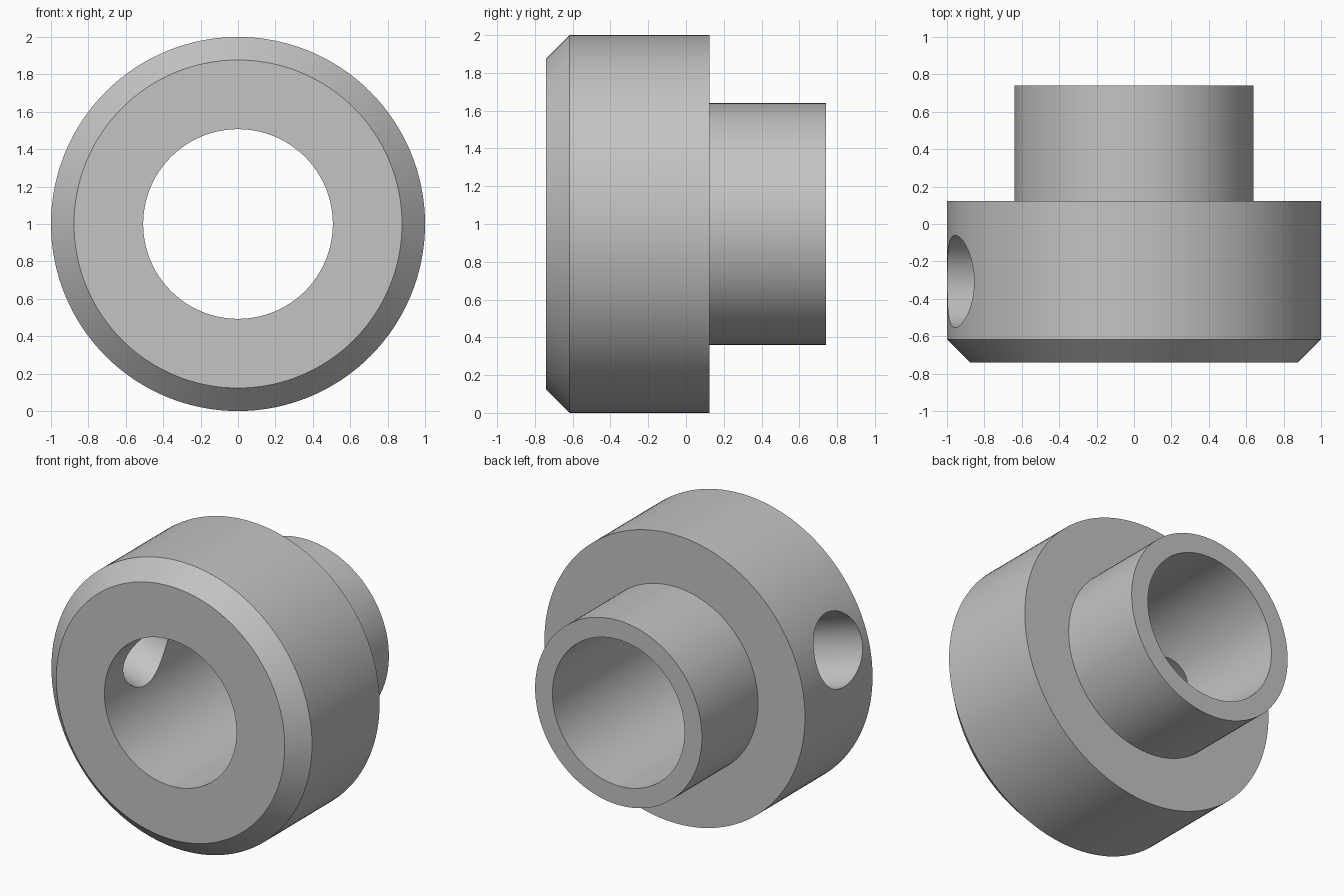
import bpy
import bmesh
import math
from mathutils import Matrix, Vector

default_cube = bpy.data.objects.get("Cube")
if default_cube:
    bpy.data.objects.remove(default_cube, do_unlink=True)

SEGMENTS = 128
BORE_RADIUS = 0.507
HOLE_RADIUS = 0.247
HOLE_Y = -0.307
HOLE_TILT = math.radians(17)
AXIS_Z = 1.0

# Single metal colour
metal = bpy.data.materials.new("grey_metal")
metal.use_nodes = True
colour = (0.55, 0.55, 0.55, 1)
metal.diffuse_color = colour
metal.node_tree.nodes["Principled BSDF"].inputs["Base Color"].default_value = colour


def add_object(name, bm):
    bmesh.ops.recalc_face_normals(bm, faces=bm.faces)
    mesh = bpy.data.meshes.new(name)
    bm.to_mesh(mesh)
    bm.free()
    obj = bpy.data.objects.new(name, mesh)
    obj.data.materials.append(metal)
    bpy.context.collection.objects.link(obj)
    return obj


def lathe(name, profile):
    """Revolve a closed (radius, y) profile about the y-parallel axis."""
    bm = bmesh.new()
    verts = [bm.verts.new((r, y, AXIS_Z)) for r, y in profile]
    edges = [bm.edges.new((v, verts[(i + 1) % len(verts)]))
             for i, v in enumerate(verts)]
    bmesh.ops.spin(bm, geom=verts + edges, cent=(0, 0, AXIS_Z), axis=(0, 1, 0),
                   angle=math.tau, steps=SEGMENTS, use_merge=True)
    bmesh.ops.remove_doubles(bm, verts=bm.verts, dist=0.0001)
    return add_object(name, bm)


# Stepped collar: chamfered front, wide body, narrow rear sleeve, through bore
collar = lathe("stepped_collar", [
    (BORE_RADIUS, -0.74), (0.877, -0.74), (1.0, -0.617), (1.0, 0.124),
    (0.64, 0.124), (0.64, 0.74), (BORE_RADIUS, 0.74),
])

# Radial screw hole through the right wall, tilted upwards
direction = Vector((-math.cos(HOLE_TILT), 0, math.sin(HOLE_TILT)))
centre = Vector((0, HOLE_Y, AXIS_Z)) + direction * 0.75
bm = bmesh.new()
bmesh.ops.create_cone(
    bm, cap_ends=True, segments=64, radius1=HOLE_RADIUS, radius2=HOLE_RADIUS,
    depth=1.0, matrix=Matrix.Translation(centre)
    @ direction.to_track_quat('Z', 'Y').to_matrix().to_4x4())
cutter = add_object("screw_hole_cutter", bm)
cutter.hide_render = True

cut = collar.modifiers.new("screw_hole", 'BOOLEAN')
cut.operation = 'DIFFERENCE'
cut.solver = 'EXACT'
cut.object = cutter

# Apply the cut, then smooth the round walls and keep the rims crisp
bpy.ops.object.select_all(action='DESELECT')
collar.select_set(True)
bpy.context.view_layer.objects.active = collar
bpy.ops.object.modifier_apply(modifier=cut.name)
bpy.data.objects.remove(cutter, do_unlink=True)
bpy.ops.object.shade_smooth_by_angle(angle=math.radians(25))
